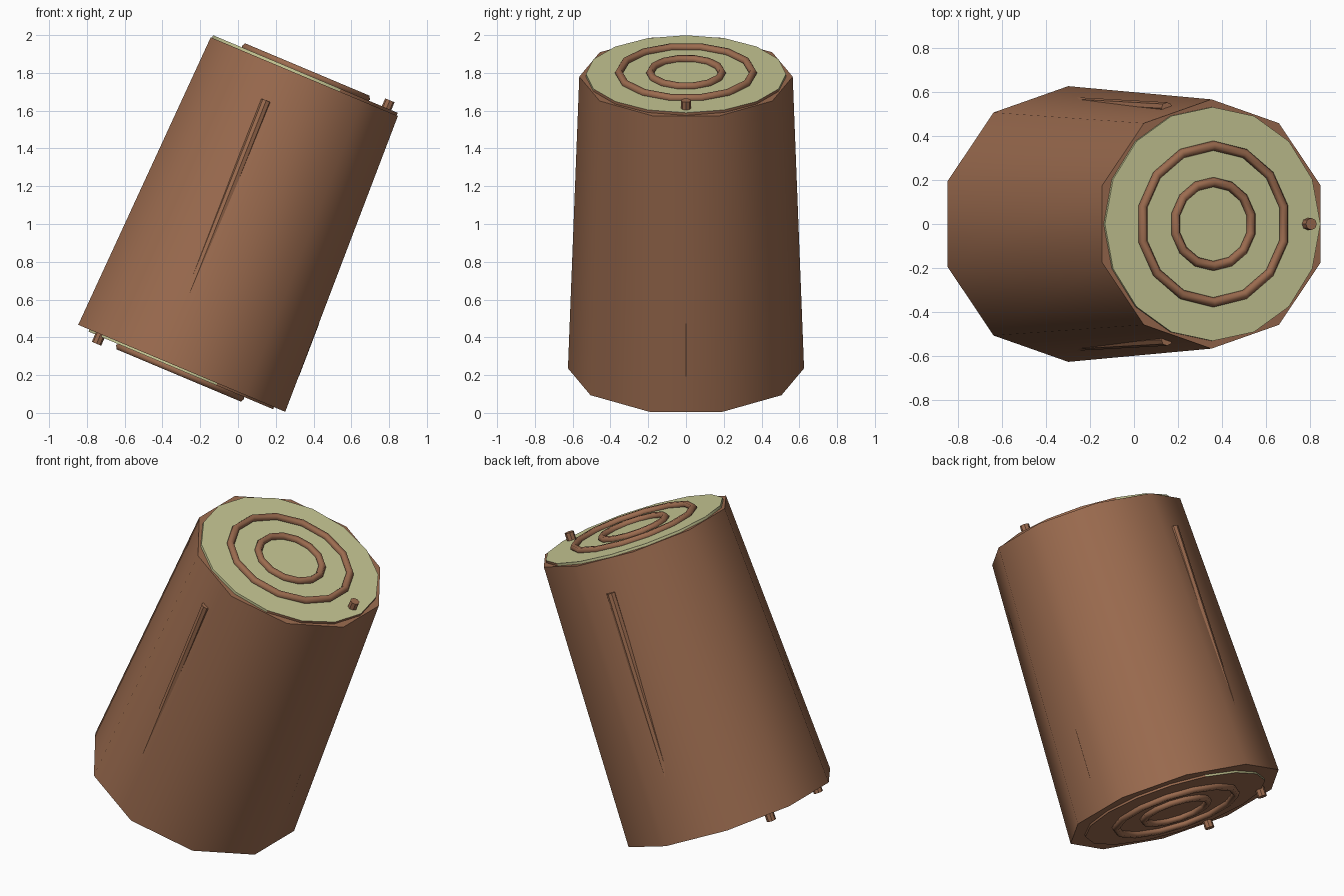
import bpy, bmesh, math
from mathutils import Matrix, Vector

cube = bpy.data.objects.get("Cube")
if cube:
    bpy.data.objects.remove(cube)


def make_material(name, color):
    mat = bpy.data.materials.new(name)
    mat.use_nodes = True
    mat.diffuse_color = (*color, 1)
    mat.node_tree.nodes["Principled BSDF"].inputs["Base Color"].default_value = (*color, 1)
    return mat


BARK = make_material("bark brown", (0.33, 0.148, 0.078))
WOOD = make_material("pale green wood", (0.58, 0.58, 0.30))

# The log leans toward +x; parts are built upright on its own axis
LENGTH = 1.675
LEAN = Matrix.Translation((-0.298, 0, 0.236)) @ Matrix.Rotation(math.radians(22.8), 4, 'Y')


def finish(obj, name, smooth=40):
    obj.name = name
    obj.data.transform(LEAN)
    bpy.ops.object.select_all(action='DESELECT')
    obj.select_set(True)
    bpy.context.view_layer.objects.active = obj
    bpy.ops.object.shade_smooth_by_angle(angle=math.radians(smooth))
    return obj


def rod(name, start, end, r1, r2, sides, paint=None):
    """Closed straight cone or cylinder between two points."""
    a, b = Vector(start), Vector(end)
    turn = (b - a).to_track_quat('Z', 'Y') if (b - a).xy.length > 1e-6 else Matrix.Identity(3).to_quaternion()
    place = Matrix.Translation((a + b) / 2) @ turn.to_matrix().to_4x4()
    bm = bmesh.new()
    bmesh.ops.create_cone(bm, cap_ends=True, segments=sides, radius1=r1, radius2=r2,
                          depth=(b - a).length, matrix=place)
    mesh = bpy.data.meshes.new(name)
    if paint:
        bm.normal_update()
        for face in bm.faces:
            face.material_index = paint(face)
    bm.to_mesh(mesh)
    bm.free()
    mesh.materials.append(BARK)
    mesh.materials.append(WOOD)
    obj = bpy.data.objects.new(name, mesh)
    bpy.context.collection.objects.link(obj)
    return finish(obj, name)


def ring(name, radius, height):
    bpy.ops.mesh.primitive_torus_add(major_segments=14, minor_segments=6,
                                     major_radius=radius, minor_radius=0.022)
    obj = bpy.context.object
    obj.data.transform(Matrix.Translation((0, 0, height)) @ Matrix.Rotation(math.pi / 2, 4, 'Z'))
    obj.data.materials.append(BARK)
    finish(obj, name, 70)


# Tapered bark
rod("bark", (0, 0, 0), (0, 0, LENGTH), 0.625, 0.565, 10)


# Heartwood poking out of both ends: pale top and upper side, brown elsewhere
def heartwood_paint(face):
    if abs(face.normal.z) > 0.5:
        return int(face.normal.z > 0)
    return int(face.calc_center_median().x < 0.2)


rod("heartwood", (0, 0, -0.012), (0, 0, LENGTH + 0.015), 0.53, 0.53, 16, heartwood_paint)

# Growth rings on both ends
for end, height in (("top", LENGTH + 0.022), ("bottom", -0.022)):
    ring(end + "_outer_ring", 0.355, height)
    ring(end + "_inner_ring", 0.19, height)

# Small pegs: one on top, two underneath
rod("top_peg", (0.466, 0, LENGTH - 0.05), (0.466, 0, LENGTH + 0.06), 0.027, 0.027, 8)
for side, y in (("left", 0.23), ("right", -0.23)):
    rod("bottom_peg_" + side, (-0.466, y, 0.05), (-0.466, y, -0.055), 0.027, 0.027, 8)

# Bark ridges that sink into the trunk toward the bottom
for side, s in (("front", -1), ("back", 1)):
    rod("bark_ridge_" + side, (-0.11, s * 0.552, 0.15), (-0.137, s * 0.525, 1.48), 0.027, 0.027, 8)
rod("bark_ridge_side", (0.563, 0, 0.2), (0.553, 0, 0.5), 0.026, 0.026, 8)
